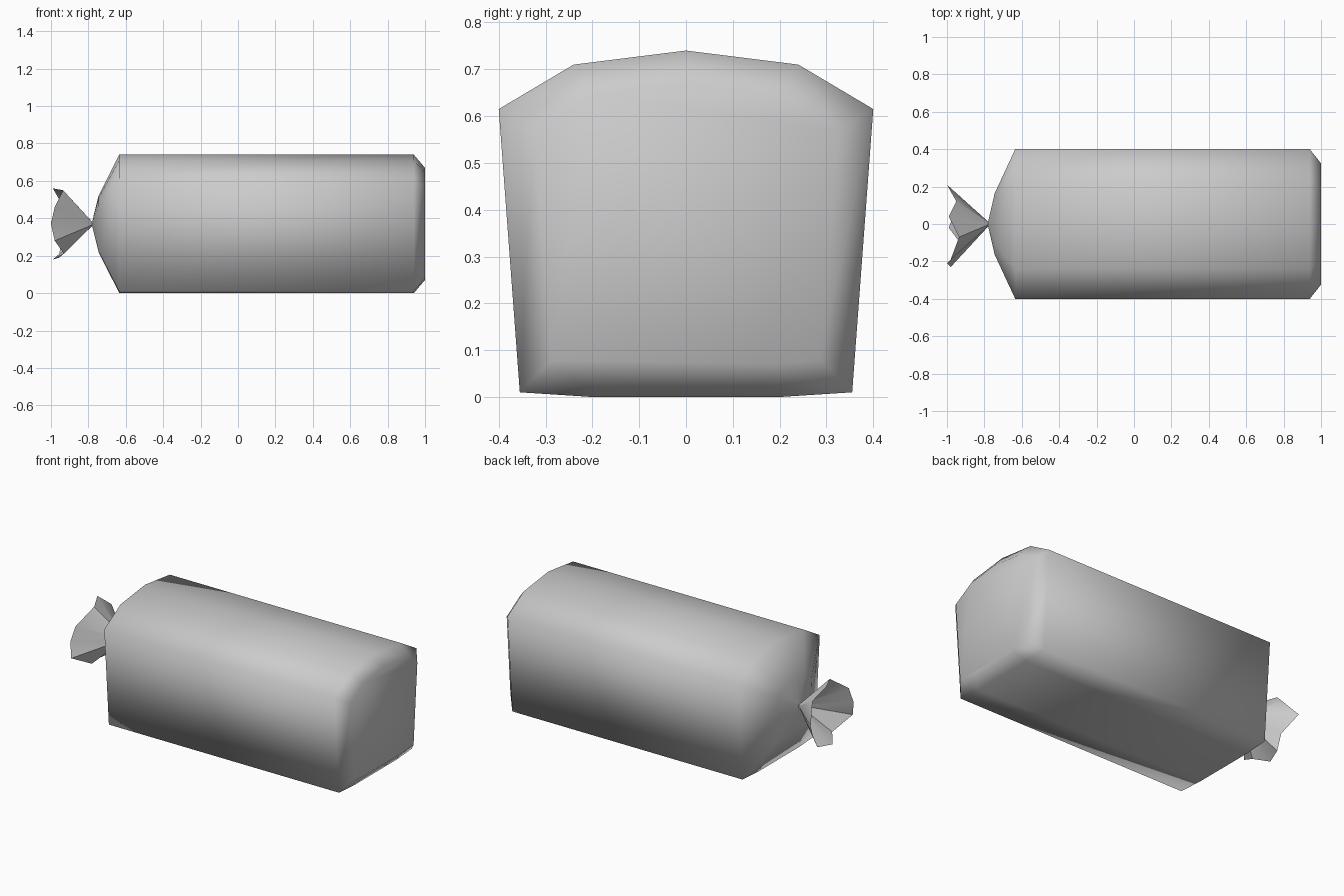
import bpy
import bmesh

cube = bpy.data.objects.get("Cube")
if cube:
    bpy.data.objects.remove(cube, do_unlink=True)

# Single plain grey wrapper colour
grey = bpy.data.materials.new("wrapper_grey")
grey.use_nodes = True
grey.diffuse_color = (0.6, 0.6, 0.6, 1)
grey.node_tree.nodes["Principled BSDF"].inputs["Base Color"].default_value = (0.6, 0.6, 0.6, 1)


def loft(name, rings, cap_end=False):
    """Bridge a list of equal-length point rings into one smooth skin."""
    bm = bmesh.new()
    loops = [[bm.verts.new(p) for p in ring] for ring in rings]
    for a, b in zip(loops, loops[1:]):
        for i in range(len(a)):
            j = (i + 1) % len(a)
            bm.faces.new((a[i], a[j], b[j], b[i]))
    if cap_end:
        bm.faces.new(loops[-1])
    bmesh.ops.recalc_face_normals(bm, faces=bm.faces)
    mesh = bpy.data.meshes.new(name)
    bm.to_mesh(mesh)
    bm.free()
    mesh.materials.append(grey)
    mesh.shade_smooth()
    obj = bpy.data.objects.new(name, mesh)
    bpy.context.collection.objects.link(obj)
    return obj


# Loaf cross-section: half outline from crown to base, mirrored across y
MID = 0.37
half = [(0.24, 0.71), (0.40, 0.615), (0.355, 0.01), (0.20, 0.0)]
section = [(0, 0.74)] + half + [(-y, z) for y, z in reversed(half)]


def slice_at(x, scale):
    return [(x, y * scale, MID + (z - MID) * scale) for y, z in section]


# Bag body: pinched neck, shoulder, long loaf, bevelled flat end
stations = [(-0.78, 0.03), (-0.745, 0.41), (-0.635, 1), (0.94, 1), (1.0, 0.81)]
loft("bag_body", [slice_at(x, s) for x, s in stations], cap_end=True)

# Gathered tail: open pleated fan flaring from the neck
rim = [(-1.0, 0.21, 0.38), (-0.95, 0.12, 0.49), (-0.99, 0.04, 0.56),
       (-0.935, -0.07, 0.55), (-0.98, -0.19, 0.46), (-1.0, -0.21, 0.37),
       (-0.98, -0.23, 0.28), (-0.93, -0.10, 0.21), (-0.99, -0.02, 0.18),
       (-0.955, 0.08, 0.19), (-0.95, 0.12, 0.28)]
neck = [(-0.78, y * 0.06, MID + (z - MID) * 0.06) for x, y, z in rim]
tail = loft("bag_tail", [neck, rim])

# Keep the pleat folds crisp
bpy.ops.object.select_all(action="DESELECT")
tail.select_set(True)
bpy.context.view_layer.objects.active = tail
bpy.ops.object.shade_smooth_by_angle(angle=0.7)
